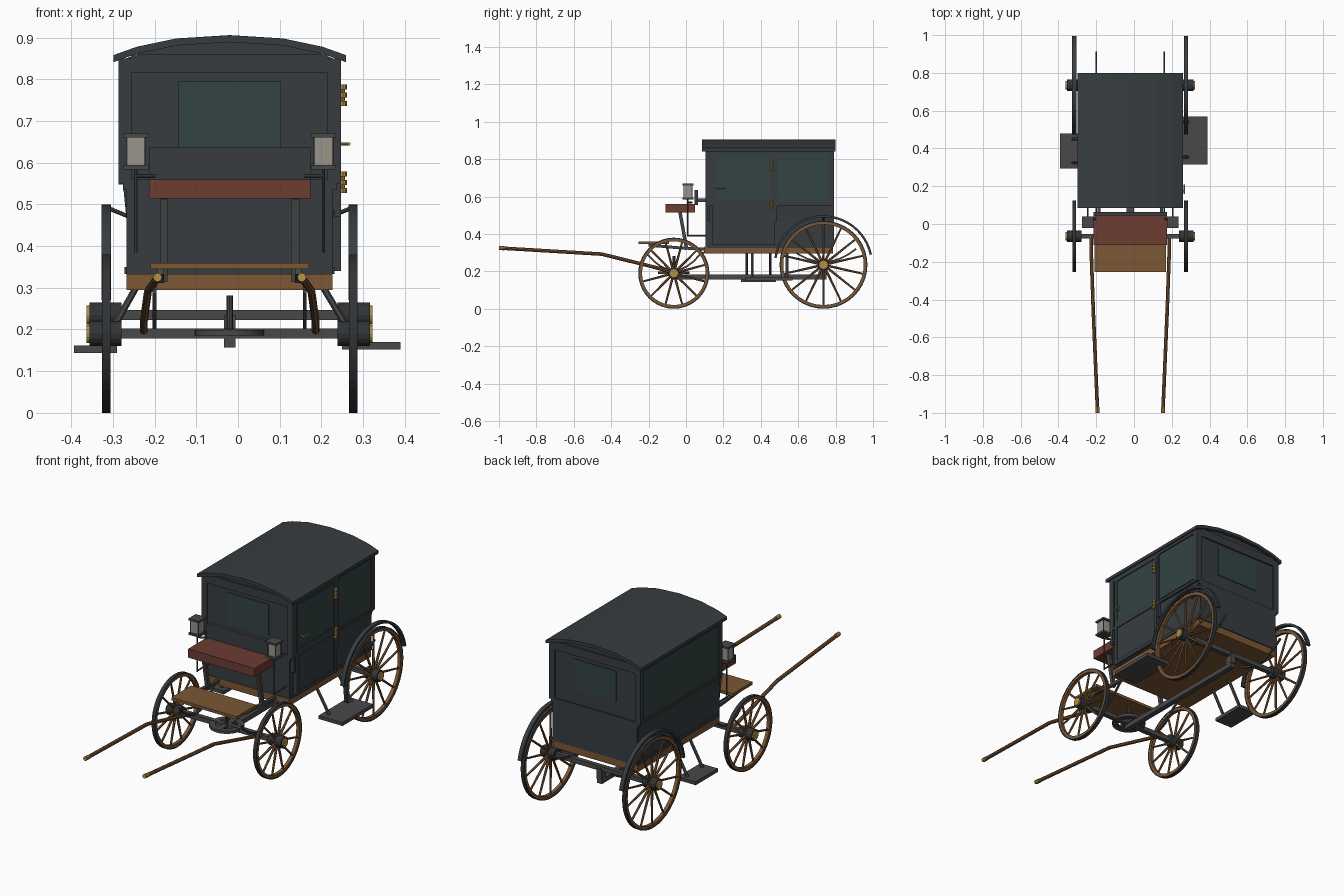
import bpy, bmesh, math
from mathutils import Vector, Matrix

if "Cube" in bpy.data.objects:
    bpy.data.objects.remove(bpy.data.objects["Cube"])

CX = -0.02  # centre plane of the carriage (one step is wider than the other)


def mat(name, r, g, b):
    m = bpy.data.materials.new(name)
    m.diffuse_color = (r, g, b, 1)
    m.use_nodes = True
    m.node_tree.nodes["Principled BSDF"].inputs["Base Color"].default_value = m.diffuse_color
    return m


BODY = mat("dark_paint", .038, .046, .051)
IRON = mat("iron", .065, .065, .068)
TYRE = mat("tyre", .03, .033, .036)
WOOD = mat("wood", .2, .095, .036)
LEATHER = mat("leather", .15, .045, .032)
BRASS = mat("brass", .45, .27, .06)
GLASS = mat("glass", .033, .056, .056)
LAMP = mat("lamp_glass", .32, .3, .26)


def finish(name, bm, m):
    bmesh.ops.recalc_face_normals(bm, faces=bm.faces)
    me = bpy.data.meshes.new(name)
    bm.to_mesh(me)
    bm.free()
    me.materials.append(m)
    ob = bpy.data.objects.new(name, me)
    ob.location.x = CX
    bpy.context.collection.objects.link(ob)
    return ob


def box(name, x, y, z, m):
    bm = bmesh.new()
    bmesh.ops.create_cube(bm, size=1)
    for v in bm.verts:
        v.co = [(a[0] + a[1]) / 2 + c * (a[1] - a[0]) for a, c in zip((x, y, z), v.co)]
    return finish(name, bm, m)


def add_rod(bm, a, b, r, n=8, r2=None):
    a, b = Vector(a), Vector(b)
    d = b - a
    M = Matrix.Translation((a + b) / 2) @ d.to_track_quat('Z', 'Y').to_matrix().to_4x4()
    if n == 4:
        M = M @ Matrix.Rotation(math.pi / 4, 4, 'Z')
    bmesh.ops.create_cone(bm, cap_ends=True, segments=n, radius1=r,
                          radius2=r if r2 is None else r2, depth=d.length, matrix=M)


def rod(name, pts, r, m, n=8):
    bm = bmesh.new()
    for a, b in zip(pts, pts[1:]):
        add_rod(bm, a, b, r, n)
    return finish(name, bm, m)


def prism(name, pts, y0, y1, m):
    """Extrude an x-z outline along y."""
    bm = bmesh.new()
    f = bm.faces.new([bm.verts.new((x, y0, z)) for x, z in pts])
    ext = bmesh.ops.extrude_face_region(bm, geom=[f])['geom']
    bmesh.ops.translate(bm, vec=(0, y1 - y0, 0), verts=[v for v in ext if isinstance(v, bmesh.types.BMVert)])
    return finish(name, bm, m)


def band(name, c, r0, r1, half, m, a0=0, a1=360, n=32, axis='X'):
    """Ring or arc with a rectangular section around x (or z)."""
    bm = bmesh.new()
    full = a1 - a0 == 360
    rows = []
    for i in range(n if full else n + 1):
        a = math.radians(a0 + (a1 - a0) * i / n)
        row = []
        for r, w in ((r0, -half), (r1, -half), (r1, half), (r0, half)):
            u, v = r * math.cos(a), r * math.sin(a)
            p = (w, u, v) if axis == 'X' else (u, v, w)
            row.append(bm.verts.new(Vector(c) + Vector(p)))
        rows.append(row)
    for i in range(n):
        A, B = rows[i], rows[(i + 1) % len(rows)]
        for k in range(4):
            bm.faces.new((A[k], A[(k + 1) % 4], B[(k + 1) % 4], B[k]))
    if not full:
        bm.faces.new(rows[0])
        bm.faces.new(rows[-1])
    return finish(name, bm, m)


def wheel(name, s, y, r, count):
    x = s * .296
    band(name + "_tyre", (x, y, r), r - .006, r, .010, TYRE, n=40)
    band(name + "_rim", (x, y, r), r - .02, r - .006, .009, WOOD, n=40)
    bm = bmesh.new()
    for i in range(count):
        a = 2 * math.pi * (i + .5) / count
        d = Vector((0, math.cos(a), math.sin(a)))
        c = Vector((x, y, r))
        add_rod(bm, c + d * .02, c + d * (r - .015), .0068, 6, .005)
    finish(name + "_spokes", bm, WOOD)
    rod(name + "_hub", [(s * .259, y, r), (s * .336, y, r)], .030, TYRE, 16)
    rod(name + "_hub_cap", [(s * .33, y, r), (s * .343, y, r)], .022, BRASS, 16)


def frame_x(name, s, x0, x1, y, z, w, m):
    """Raised rectangular moulding on a side wall."""
    xs = sorted((s * x0, s * x1))
    for i, zz in enumerate(((z[0], z[0] + w), (z[1] - w, z[1]))):
        box(f"{name}_rail_{i}", xs, y, zz, m)
    for i, yy in enumerate(((y[0], y[0] + w), (y[1] - w, y[1]))):
        box(f"{name}_stile_{i}", xs, yy, (z[0] + w, z[1] - w), m)


# Roof and cabin
arch = [(-.279, .858), (-.223, .878), (-.128, .898), (0, .906), (.128, .898), (.223, .878), (.279, .858)]
prism("roof", arch + [(x, z - .017) for x, z in reversed(arch)], .085, .80, BODY)
half = [(.247, .325), (.247, .46), (.256, .55), (.261, .56), (.261, .845)]
top = [(x * .93, z - .012) for x, z in reversed(arch[1:-1])]
prism("cabin", half + top + [(-x, z) for x, z in reversed(half)], .112, .782, BODY)
box("floor_sill", (-.247, .247), (.10, .785), (.295, .333), WOOD)

# Front and back walls: corner posts, rails, panels and windows
for wall, y0, d in (("front", .112, -1), ("back", .782, 1)):
    ys = sorted((y0, y0 + d * .008))
    for s in (-1, 1):
        box(wall + "_corner_post", sorted((s * .235, s * .267)), ys, (.55, .85), BODY)
    box(wall + "_top_rail", (-.235, .235), ys, (.815, .86), BODY)
    box(wall + "_waist_rail", (-.256, .256), ys, (.535, .56), BODY)
    box(wall + "_lower_panel", (-.247, .247), ys, (.333, .535), BODY)
    box(wall + "_window", (-.123, .123), sorted((y0, y0 + d * .004)), (.632, .795), GLASS)

# Side rails, windows and corner pillars
for s, side in ((1, "right"), (-1, "left")):
    wall = sorted((s * .255, s * .267))
    box(side + "_waist_rail", wall, (.112, .785), (.548, .562), BODY)
    box(side + "_top_rail", wall, (.112, .785), (.83, .85), BODY)
    for i, y in enumerate((.112, .762)):
        box(f"{side}_pillar_{i}", wall, (y, y + .022), (.55, .84), BODY)
    pane = sorted((s * .255, s * .263))
    box(side + "_window", pane, (.49 if s > 0 else .15, .755), (.57, .825), GLASS)
    box(side + "_skirt", sorted((s * .24, s * .252)), (.112, .785), (.333, .35), BODY)

# Right door with mouldings, window and brass fittings
box("door", (.235, .262), (.14, .472), (.34, .84), BODY)
frame_x("door_window_frame", 1, .258, .267, (.14, .472), (.565, .84), .02, BODY)
frame_x("door_panel_frame", 1, .258, .267, (.14, .472), (.34, .575), .02, BODY)
box("door_window", (.255, .264), (.16, .452), (.585, .815), GLASS)
box("door_pillar", (.25, .267), (.474, .487), (.47, .84), BODY)
box("front_door_pillar", (.25, .267), (.112, .126), (.47, .84), BODY)
for z in (.762, .553):
    rod("hinge_pin", [(.272, .457, z - .026), (.272, .457, z + .026)], .0045, BRASS)
    for dz in (-.02, 0, .02):
        rod("hinge_knuckle", [(.272, .457, z + dz - .006), (.272, .457, z + dz + .006)], .009, BRASS)
rod("door_handle", [(.264, .175, .645), (.288, .175, .645)], .004, BRASS)
rod("door_handle_grip", [(.286, .16, .645), (.286, .21, .645)], .004, BRASS)

# Driver's seat, footboard and lamps
box("seat_cushion", (-.194, .194), (-.11, .048), (.514, .56), LEATHER)
box("seat_back", (-.194, .194), (.045, .063), (.555, .636), BODY)
box("seat_back_bracket", (-.02, .02), (.06, .115), (.57, .59), IRON)
box("footboard", (-.19, .19), (-.255, -.09), (.345, .36), WOOD)
for s in (-1, 1):
    rod("seat_leg", [(s * .158, -.032, .515), (s * .158, .004, .315)], .013, IRON, 4)
    rod("footboard_bearer", [(s * .165, -.20, .34), (s * .165, -.03, .325), (s * .165, .12, .318)], .011, IRON, 4)
    x = s * .225
    rod("lamp_post", [(x, .01, .385), (x, .01, .59)], .004, IRON)
    rod("lamp_bracket", [(x, .01, .568), (s * .18, .03, .568)], .005, IRON)
    rod("lamp_stay", [(x, .01, .39), (x, .115, .39)], .004, IRON)
    box("lamp_base", (x - .03, x + .03), (-.02, .04), (.584, .595), IRON)
    box("lamp_glass", (x - .022, x + .022), (-.012, .032), (.595, .66), LAMP)
    for a in (-.022, .022):
        for b in (-.012, .032):
            rod("lamp_corner", [(x + a, b, .595), (x + a, b, .66)], .003, IRON, 4)
    box("lamp_cap", (x - .03, x + .03), (-.02, .04), (.66, .67), IRON)

# Running gear: axles, perch and turntable
for n, y, z in (("front", -.065, .19), ("rear", .735, .235)):
    box(n + "_axle", (-.27, .27), (y - .012, y + .012), (z - .012, z + .012), IRON)
box("perch", (-.014, .014), (-.08, .75), (.157, .182), IRON)
box("perch_rear_block", (-.014, .014), (.715, .755), (.18, .235), IRON)
band("turntable", (0, -.065, .192), .055, .084, .007, IRON, axis='Z', n=28)
rod("king_pin", [(0, -.065, .157), (0, -.065, .282)], .008, IRON)
box("turntable_bar", (-.014, .014), (-.145, .015), (.186, .2), IRON)

for s, side in ((-1, "left"), (1, "right")):
    wheel(side + "_front_wheel", s, -.065, .19, 12)
    wheel(side + "_rear_wheel", s, .735, .235, 14)
    band(side + "_mudguard", (s * .296, .735, .235), .253, .265, .011, BODY, 12, 172, 24)
    rod(side + "_mudguard_stay", [(s * .24, .735, .47), (s * .296, .735, .493)], .005, IRON)
    # Leaf springs, bent upward from each axle
    for n, y, z, L, h in (("front", -.065, .205, .14, .085), ("rear", .735, .25, .175, .07)):
        pts = [(s * .18, y + L * t / 4, z + h * (t / 4) ** 2) for t in range(-4, 5)]
        rod(f"{side}_{n}_spring", pts, .0065, IRON, 4)
        e = pts[-1] if n == "front" else pts[0]
        rod(f"{side}_{n}_shackle", [e, (e[0], e[1] + .05, .318)], .006, IRON, 4)
    # Shafts with brass tips
    path = [(s * .206, -.065, .195), (s * .206, -.16, .22), (s * .196, -.45, .292), (s * .174, -.97, .323)]
    rod(side + "_shaft", path, .0095, WOOD)
    rod(side + "_shaft_tip", [path[-1], (s * .173, -1.0, .325)], .011, BRASS)

# Entry steps with hangers
for n, s, x1, y, z, hy in (("right", 1, .41, (.315, .57), .161, (.355, .54)),
                           ("left", -1, .373, (.295, .48), .153, (.325, .45))):
    box(n + "_step", sorted((s * .27, s * x1)), y, (z - .009, z + .009), IRON)
    for h in hy:
        rod(n + "_step_hanger", [(s * .225, h, .30), (s * .305, h, z + .005)], .008, IRON, 6)
